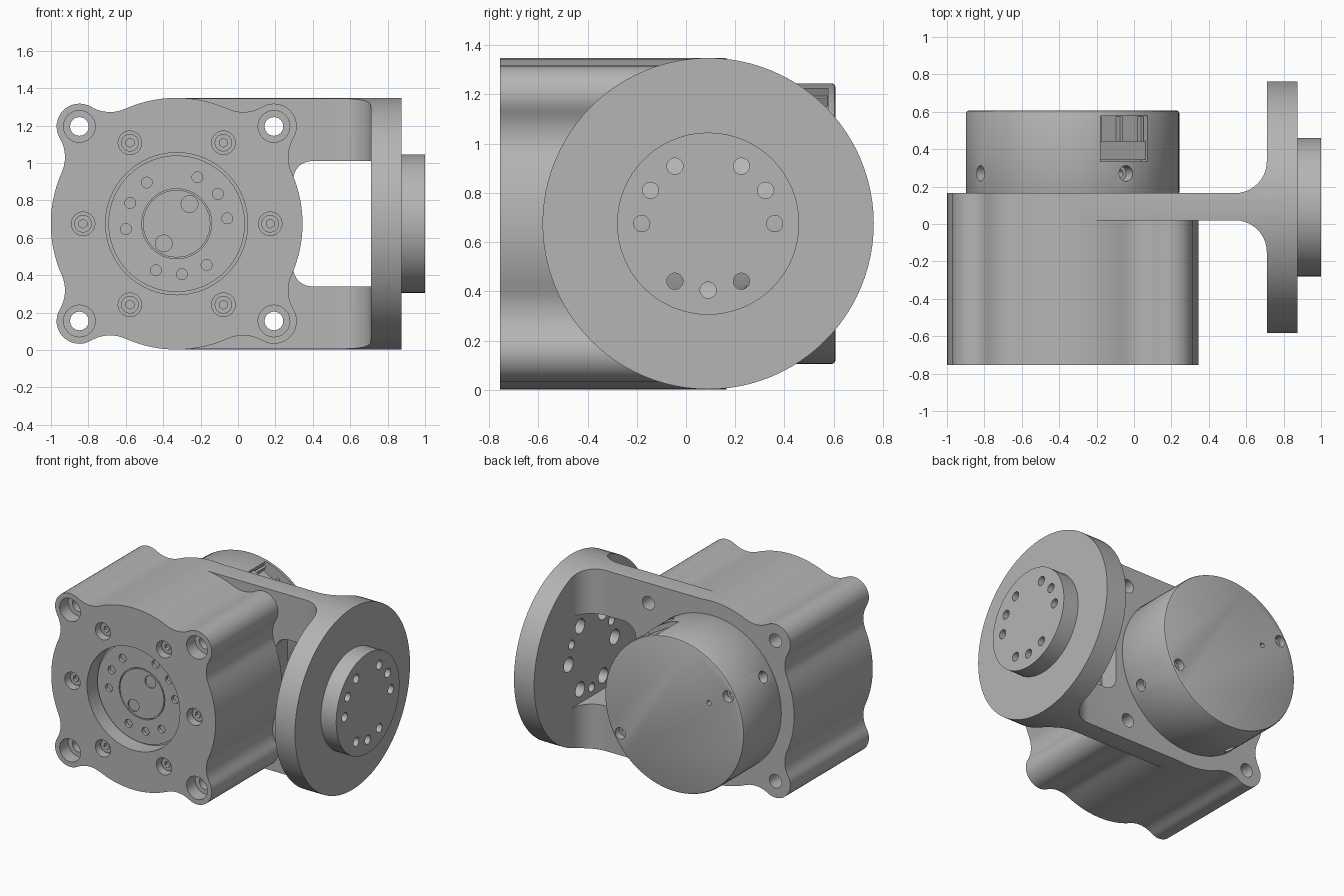
import bpy, bmesh
from math import sin, cos, pi, radians, acos, atan2, hypot
from mathutils import Vector

if "Cube" in bpy.data.objects:
    bpy.data.objects.remove(bpy.data.objects["Cube"])

grey = bpy.data.materials.new("machined_grey")
grey.use_nodes = True
COLOUR = (0.46, 0.46, 0.46, 1)
grey.diffuse_color = COLOUR
grey.node_tree.nodes["Principled BSDF"].inputs["Base Color"].default_value = COLOUR

CX, CZ, R = -0.328, 0.675, 0.673     # body axis and main radius
FY = 0.09                            # flange axis offset
FRONT, SEAM, BACK, END = -0.755, 0.02, 0.165, 0.607


def cyl(name, a, b, r, n=48):
    """Cylinder between two points."""
    a, b = Vector(a), Vector(b)
    bpy.ops.mesh.primitive_cylinder_add(vertices=n, radius=r, depth=(b - a).length, location=(a + b) / 2)
    o = bpy.context.object
    o.rotation_euler = (b - a).to_track_quat('Z', 'Y').to_euler()
    o.name = name
    bpy.ops.object.transform_apply(location=True, rotation=True, scale=True)
    return o


def prism(name, points, offset):
    """Extrude a closed loop of 3D points along an offset."""
    bm = bmesh.new()
    face = bm.faces.new([bm.verts.new(p) for p in points])
    top = bmesh.ops.extrude_face_region(bm, geom=[face])["geom"]
    bmesh.ops.translate(bm, vec=offset, verts=[v for v in top if isinstance(v, bmesh.types.BMVert)])
    bmesh.ops.recalc_face_normals(bm, faces=bm.faces)
    me = bpy.data.meshes.new(name)
    bm.to_mesh(me)
    bm.free()
    o = bpy.data.objects.new(name, me)
    bpy.context.collection.objects.link(o)
    return o


def boolean(target, tools, op='DIFFERENCE'):
    for t in tools:
        m = target.modifiers.new("bool", 'BOOLEAN')
        m.operation, m.solver, m.object = op, 'EXACT', t
        bpy.context.view_layer.objects.active = target
        bpy.ops.object.modifier_apply(modifier=m.name)
        bpy.data.objects.remove(t)


def bevel(o, width, segments=2):
    m = o.modifiers.new("edge", 'BEVEL')
    m.width, m.segments, m.limit_method, m.angle_limit = width, segments, 'ANGLE', radians(50)
    bpy.context.view_layer.objects.active = o
    bpy.ops.object.modifier_apply(modifier=m.name)


def arc(cx, cy, r, a, b, n):
    return [(cx + r * cos(a + (b - a) * i / n), cy + r * sin(a + (b - a) * i / n)) for i in range(n + 1)]


def polar(r, deg):
    return r * cos(radians(deg)), r * sin(radians(deg))


def bore(x, z, r, y0, y1, n=24):
    return cyl("bore", (CX + x, y0, CZ + z), (CX + x, y1, CZ + z), r, n)


# Wavy outline: main circle, concave blends and four corner bosses
BOSS, RB, RF = 0.52, 0.122, 0.2
d = BOSS * 2 ** 0.5
half = acos(((R + RF) ** 2 + d * d - (RB + RF) ** 2) / (2 * (R + RF) * d))
t = pi / 4 - half
fx, fz = (R + RF) * cos(t), (R + RF) * sin(t)
to_boss = atan2(BOSS - fz, BOSS - fx)
quarter = arc(0, 0, R, -t, t, 14)
quarter += arc(fx, fz, RF, t + pi, to_boss + 2 * pi if to_boss < 0 else to_boss, 10)[1:]
start = to_boss - pi
quarter += arc(BOSS, BOSS, RB, start, pi / 2 - start, 16)[1:]
quarter += arc(fz, fx, RF, pi / 2 - to_boss, -pi / 2 - t, 10)[1:-1]
outline = []
for k in range(4):
    c, s = round(cos(k * pi / 2)), round(sin(k * pi / 2))
    outline += [(CX + c * x - s * z, CZ + s * x + c * z) for x, z in quarter]


def outline_prism(name, y0, y1):
    return prism(name, [(x, y0, z) for x, z in outline], (0, y1 - y0, 0))


# Main housing with recess, corner bolts and ring of screws
housing = outline_prism("main_housing", FRONT, SEAM)
corners = [(sx * BOSS, sz * BOSS) for sx in (-1, 1) for sz in (-1, 1)]
tools = [bore(0, 0, 0.38, -1, -0.63, 64)]
for x, z in corners:
    tools += [bore(x, z, 0.085, -1, FRONT + 0.1), bore(x, z, 0.05, -0.7, 0.1)]
for k in range(6):
    x, z = polar(0.5, 60 * k)
    tools += [bore(x, z, 0.063, -1, FRONT + 0.07), bore(x, z, 0.03, -0.7, -0.6)]
boolean(housing, tools)

# Screw heads seated in the ring of counterbores
for k in range(6):
    x, z = polar(0.5, 60 * k)
    head = bore(x, z, 0.047, FRONT + 0.04, FRONT + 0.08)
    head.name = "housing_screw"
    boolean(head, [bore(x, z, 0.024, -1, FRONT + 0.065, 6)])

# Output rotor and its centre cover inside the recess
rotor = bore(0, 0, 0.365, -0.655, -0.6, 64)
rotor.name = "output_rotor"
tools = [bore(0, 0, 0.187, -1, -0.645, 48)]
for deg in (6, 36, 66, 126, 156, 186, 246, 276, 306):
    tools.append(bore(*polar(0.272, deg), 0.029, -1, -0.615, 20))
boolean(rotor, tools)
cover = bore(0, 0, 0.181, -0.656, -0.61)
cover.name = "rotor_cover"
boolean(cover, [bore(s * 0.069, s * 0.105, r, -1, y, 20) for s in (-1, 1) for r, y in ((0.045, -0.635), (0.025, -0.618))])

# Bracket: arm with filleted root, trimmed to the flange radius
F, FX = 0.17, 0.71
section = [(CX, SEAM)] + arc(FX - F, SEAM - F, F, pi / 2, 0, 10)
section += [(FX + 0.05, SEAM - F), (FX + 0.05, BACK + F)] + arc(FX - F, BACK + F, F, 0, -pi / 2, 10) + [(CX, BACK)]
bracket = prism("bracket_plate", [(x, y, -0.1) for x, y in section], (0, 0, 1.6))
boolean(bracket, [cyl("trim", (-0.9, FY, CZ), (1.2, FY, CZ), R, 96)], 'INTERSECT')
boolean(bracket, [outline_prism("rear_plate", SEAM, BACK)], 'UNION')
boolean(bracket, [cyl("flange", (FX, FY, CZ), (0.875, FY, CZ), R, 96)], 'UNION')

# Window through the arm and bolt holes
W, WX, WR = 0.335, 0.295, 0.1
window = arc(WX + WR, CZ + W - WR, WR, pi / 2, pi, 8) + arc(WX + WR, CZ - W + WR, WR, pi, 1.5 * pi, 8)
window += [(FX, CZ - W), (FX, CZ + W)]
tools = [prism("window", [(x, -0.7, z) for x, z in window], (0, 1.6, 0))]
tools += [bore(x, z, 0.05, -0.1, 0.4) for x, z in corners]
hub = cyl("output_hub", (0.875, FY, CZ), (1.0, FY, CZ), 0.37, 64)
hub_tools = []
for deg in (0, 30, 60, 120, 150, 180, 240, 270, 300):
    y, z = polar(0.27, deg)
    big = 0.055 if deg % 60 == 0 else 0.033
    tools.append(cyl("bolt", (0.6, FY + y, CZ + z), (0.9, FY + y, CZ + z), big, 20))
    hub_tools.append(cyl("bolt", (0.8, FY + y, CZ + z), (1.1, FY + y, CZ + z), 0.033, 20))
boolean(bracket, tools)
boolean(hub, hub_tools)

# Rear motor cap with radial screws, end screws and a vent hole
RC = 0.57
cap = bore(0, 0, RC, BACK - 0.01, END, 96)
cap.name = "motor_cap"
bevel(cap, 0.014)
tools = []
for deg in (60, 150, 240, 330):
    for r, depth in ((0.042, 0.5), (0.022, 0.46)):
        (x0, z0), (x1, z1) = polar(depth, deg), polar(0.7, deg)
        tools.append(cyl("screw", (CX + x0, 0.27, CZ + z0), (CX + x1, 0.27, CZ + z1), r, 20))
for deg in (150, 330):
    x, z = polar(0.51, deg)
    tools += [bore(x, z, 0.042, END - 0.05, 1), bore(x, z, 0.022, END - 0.08, 1)]
tools.append(bore(*polar(0.33, 150), 0.018, END - 0.04, 1, 16))


def radial_block(name, r0, r1, half_width, y0, y1, shift=0):
    """Box lying across the cap rim at sixty degrees."""
    u, v = Vector((*polar(1, 60),)), Vector((*polar(1, -30),))
    pts = []
    for r, w in ((r0, -1), (r0, 1), (r1, 1), (r1, -1)):
        p = u * r + v * (w * half_width + shift)
        pts.append((CX + p.x, y0, CZ + p.y))
    return prism(name, pts, (0, y1 - y0, 0))


# Connector pocket and socket
tools.append(radial_block("pocket", 0.48, 0.7, 0.145, 0.335, 0.577))
boolean(cap, tools)
radial_block("connector_body", 0.47, 0.535, 0.14, 0.345, 0.445)
for s in (-0.13, 0, 0.13):
    radial_block("connector_rib", 0.47, 0.52, 0.008, 0.44, 0.575, s)

# Material and shading on every part
for o in bpy.context.scene.objects:
    if o.type == 'MESH':
        o.data.materials.clear()
        o.data.materials.append(grey)
        bpy.ops.object.select_all(action='DESELECT')
        o.select_set(True)
        bpy.context.view_layer.objects.active = o
        bpy.ops.object.shade_smooth_by_angle(angle=radians(30))
